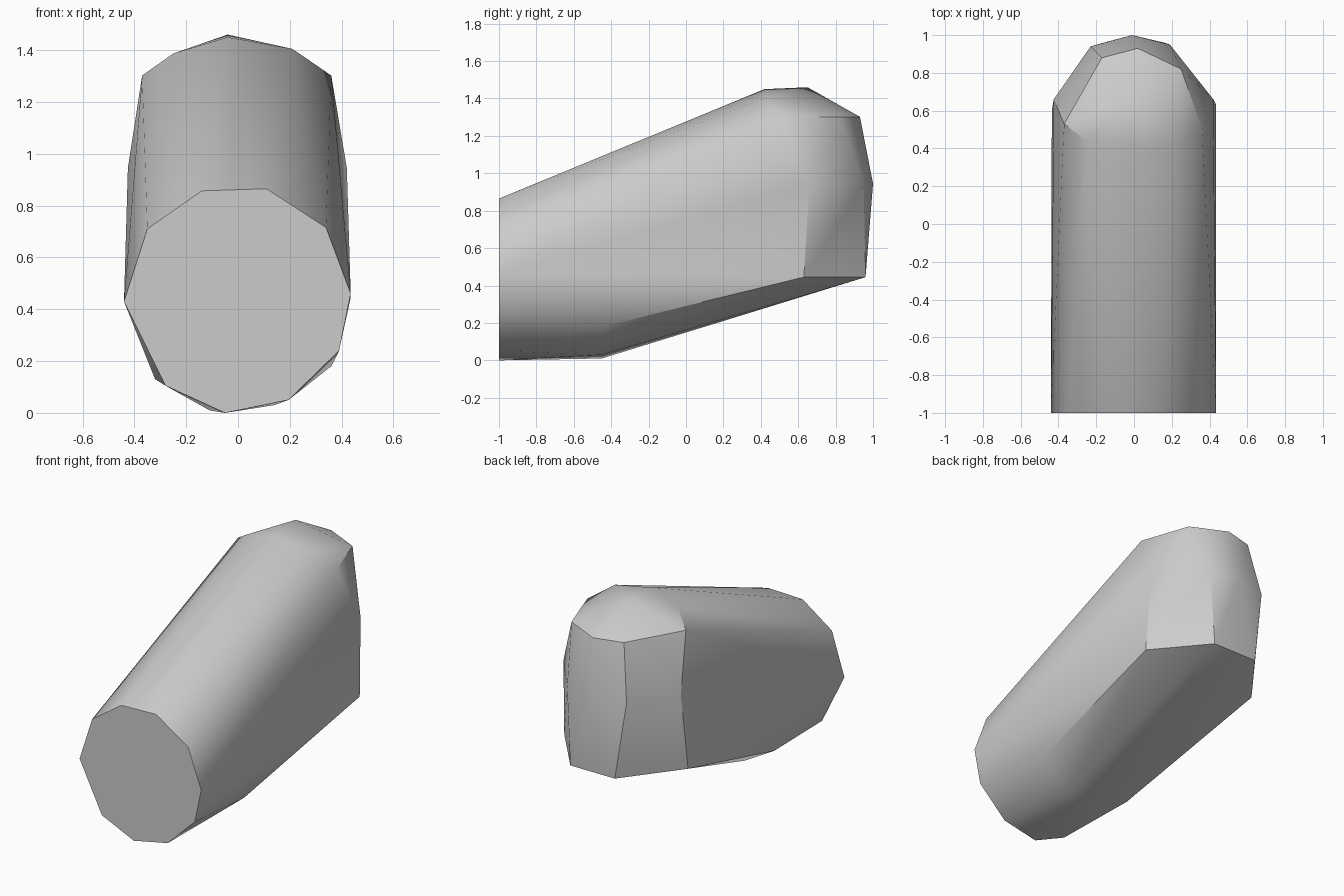
import bpy
import bmesh
from math import radians

cube = bpy.data.objects.get("Cube")
if cube:
    bpy.data.objects.remove(cube, do_unlink=True)

grey = bpy.data.materials.new("light_grey")
grey.use_nodes = True
colour = (0.6, 0.6, 0.6, 1)
grey.diffuse_color = colour
grey.node_tree.nodes["Principled BSDF"].inputs["Base Color"].default_value = colour


def level(z, outline):
    """Horizontal outline of (x, y) points at height z."""
    return [(x, y, z) for x, y in outline]


def section(y, outline):
    """Upright cross-section of (x, z) points at depth y."""
    return [(x, y, z) for x, z in outline]


# Flat front end
front_end = section(-1, [(-.14, .857), (.11, .865), (.34, .715), (.435, .46), (.39, .24),
                         (.195, .05), (-.05, 0), (-.28, .105), (-.44, .43), (-.35, .71)])
# Bend in the underside
belly = section(-.45, [(-.32, .13), (-.11, .01), (.14, .03), (.36, .18)])
# Rounded rear, from its lower rim up to the crown
rear_rim = level(.445, [(-.435, .6), (-.16, .96), (.16, .96), (.435, .63)])
rear_waist = level(.945, [(-.425, .66), (-.23, .94), (-.01, 1), (.19, .95), (.42, .66)])
rear_shoulder = level(1.302, [(-.37, .53), (-.17, .88), (.02, .93), (.25, .82), (.36, .5)])
crown = [(-.25, .44, 1.387), (-.04, .42, 1.45), (.21, .43, 1.405), (-.04, .65, 1.46)]

# Skin the sections with one convex shell
bm = bmesh.new()
for point in front_end + belly + rear_rim + rear_waist + rear_shoulder + crown:
    bm.verts.new(point)
hull = bmesh.ops.convex_hull(bm, input=bm.verts[:])
loose = [v for v in bm.verts if not v.link_faces]
bmesh.ops.delete(bm, geom=loose, context='VERTS')
bmesh.ops.dissolve_limit(bm, angle_limit=radians(1), verts=bm.verts[:], edges=bm.edges[:])
bmesh.ops.recalc_face_normals(bm, faces=bm.faces[:])
mesh = bpy.data.meshes.new("rounded_body")
bm.to_mesh(mesh)
bm.free()
mesh.materials.append(grey)

body = bpy.data.objects.new("rounded_body", mesh)
bpy.context.collection.objects.link(body)
bpy.ops.object.select_all(action='DESELECT')
body.select_set(True)
bpy.context.view_layer.objects.active = body
bpy.ops.object.shade_smooth_by_angle(angle=radians(30))
